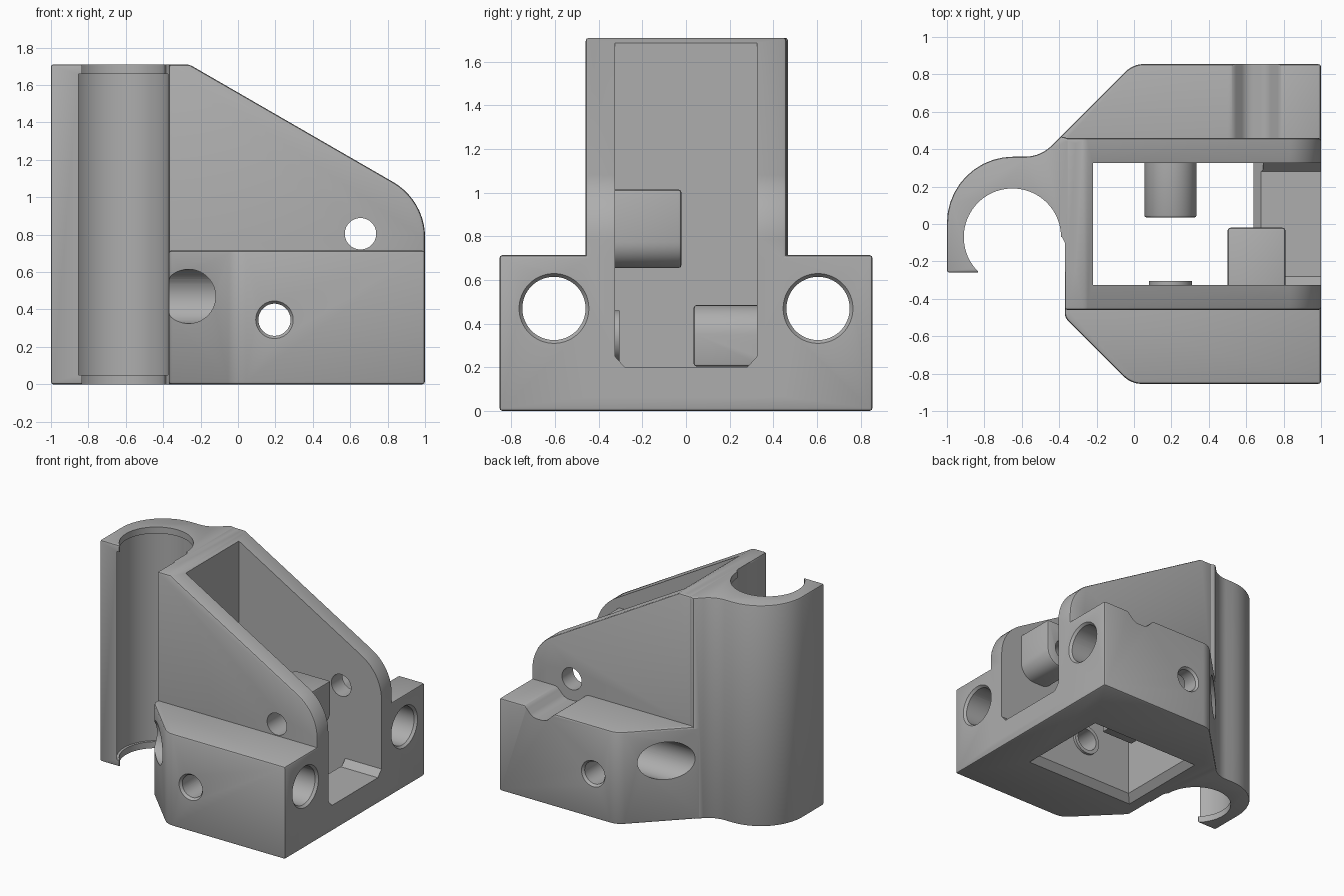
import bpy, bmesh, math
from mathutils import Vector

cube = bpy.data.objects.get("Cube")
if cube:
    bpy.data.objects.remove(cube, do_unlink=True)

TOP, WING_TOP, WALL = 1.71, 0.715, 0.46


def rounded(points, steps=10):
    """Fillet each (u, v, radius) corner of a closed outline."""
    out = []
    for i, p in enumerate(points):
        c = Vector(p[:2])
        if len(p) < 3:
            out.append(c)
            continue
        a = (Vector(points[i - 1][:2]) - c).normalized()
        b = (Vector(points[(i + 1) % len(points)][:2]) - c).normalized()
        half = a.angle(b) / 2
        centre = c + (a + b).normalized() * p[2] / math.sin(half)
        start = c + a * p[2] / math.tan(half) - centre
        end = c + b * p[2] / math.tan(half) - centre
        sweep = math.pi - 2 * half
        for k in range(steps + 1):
            t = k / steps
            d = start * math.sin((1 - t) * sweep) + end * math.sin(t * sweep)
            out.append(centre + d / math.sin(sweep))
    return out


def make(name, bm):
    bmesh.ops.recalc_face_normals(bm, faces=bm.faces[:])
    mesh = bpy.data.meshes.new(name)
    bm.to_mesh(mesh)
    bm.free()
    ob = bpy.data.objects.new(name, mesh)
    bpy.context.collection.objects.link(ob)
    return ob


def prism(name, points, axis, lo, hi, bevel=0):
    """Extrude an outline along one axis, softening its sharp edges."""
    place = {"x": lambda p, w: (w, p.x, p.y),
             "y": lambda p, w: (p.x, w, p.y),
             "z": lambda p, w: (p.x, p.y, w)}[axis]
    bm = bmesh.new()
    pts = rounded(points)
    rings = [[bm.verts.new(place(p, w)) for p in pts] for w in (lo, hi)]
    for ring in rings:
        bm.faces.new(ring)
    for i in range(len(pts)):
        bm.faces.new((rings[0][i - 1], rings[0][i], rings[1][i], rings[1][i - 1]))
    bmesh.ops.recalc_face_normals(bm, faces=bm.faces[:])
    if bevel:
        sharp = [e for e in bm.edges if e.calc_face_angle(0) > 0.5]
        bmesh.ops.bevel(bm, geom=sharp, offset=bevel, segments=2, profile=0.5,
                        affect="EDGES", clamp_overlap=True)
    return make(name, bm)


def rod(name, axis, u, v, lo, hi, r1, r2=None, segs=64):
    """Cylinder or cone along one axis, r1 at lo and r2 at hi."""
    place = {"x": lambda a, b, w: (w, a, b),
             "y": lambda a, b, w: (a, w, b),
             "z": lambda a, b, w: (a, b, w)}[axis]
    bm = bmesh.new()
    rings = []
    for w, r in ((lo, r1), (hi, r1 if r2 is None else r2)):
        rings.append([bm.verts.new(place(u + r * math.cos(math.tau * k / segs),
                                         v + r * math.sin(math.tau * k / segs), w))
                      for k in range(segs)])
        bm.faces.new(rings[-1])
    for k in range(segs):
        bm.faces.new((rings[0][k - 1], rings[0][k], rings[1][k], rings[1][k - 1]))
    return make(name, bm)


def combine(body, other, operation):
    mod = body.modifiers.new("combine", "BOOLEAN")
    mod.operation, mod.solver, mod.object = operation, "EXACT", other
    with bpy.context.temp_override(object=body, active_object=body):
        bpy.ops.object.modifier_apply(modifier=mod.name)
    bpy.data.objects.remove(other, do_unlink=True)


def add(other):
    combine(body, other, "UNION")


def cut(other):
    combine(body, other, "DIFFERENCE")


# Wide base with angled wings
body = prism("clamp_bracket", [
    (1, -0.855), (1, 0.855), (-0.005, 0.855, 0.14), (-0.43, 0.43),
    (-0.37, 0.1), (-0.37, -0.5, 0.06), (-0.015, -0.855, 0.14)],
    "z", 0, WING_TOP, 0.015)

# Sloping tower
add(prism("tower", [(-0.37, 0.05), (1, 0.05), (1, 0.983, 0.34),
                    (-0.26, TOP), (-0.37, TOP)], "y", -WALL, WALL, 0.015))

# Open clip blended into the tower
add(prism("clip", [(-1, -0.26), (-1, 0.36, 0.355), (-0.5, 0.36, 0.2),
                   (-0.39, 0.47), (-0.3, WALL - 0.02), (-0.3, -0.26)],
          "z", 0, TOP, 0.012))
CX, CY = -0.65, -0.07
cut(prism("clip_mouth", [(-0.835, -0.255), (CX, CY), (-0.385, CY), (-0.37, -0.1),
                         (-0.37, -0.5), (-0.835, -0.5)], "z", -0.1, 1.9))
cut(rod("clip_bore", "z", CX, CY, -0.1, 1.9, 0.26, segs=96))
cut(rod("clip_recess", "z", CX, CY, 0.05, 1.66, 0.278, segs=96))

# Pocket between the walls, open at the side and top
cut(prism("pocket", [(-0.325, 0.25), (-0.28, 0.2), (0.28, 0.2), (0.325, 0.25),
                     (0.325, 2), (-0.325, 2)], "x", -0.22, 1.2))

# Floor window with flared lower rim
cut(prism("window", [(-0.22, -0.1), (0.64, -0.1), (0.64, 0.16), (0.69, 0.21),
                     (0.69, 0.3), (-0.22, 0.3)], "y", -0.325, 0.325))
bm = bmesh.new()
bmesh.ops.create_cube(bm, size=1)
for v in bm.verts:
    flare = 0.06 if v.co.z < 0 else 0
    v.co = (0.21 + math.copysign(0.43 + flare, v.co.x),
            math.copysign(0.325 + flare, v.co.y), -0.01 if v.co.z < 0 else 0.05)
cut(make("window_flare", bm))

# Bosses on the inner walls
PIN, BOLT = (0.655, 0.805), (0.195, 0.345)
add(prism("bolt_boss", [(0.055, 0.205), (0.335, 0.205), (0.335, 0.485, 0.135),
                        (0.055, 0.485, 0.135)], "y", 0.035, 0.4, 0.012))
add(prism("pin_boss", [(0.5, 0.655, 0.12), (0.81, 0.655, 0.12), (0.81, 1.015),
                       (0.5, 1.015)], "y", -0.4, -0.02, 0.015))
add(rod("bolt_seat", "y", *BOLT, -0.4, -0.305, 0.115))

# Relief groove across the back wing
cut(prism("groove", [(0.45, 0.72), (0.53, 0.712, 0.06), (0.6, 0.64, 0.08),
                     (0.71, 0.64, 0.08), (0.78, 0.712, 0.06), (0.86, 0.72),
                     (0.86, 0.85), (0.45, 0.85)], "y", WALL, 1))

# Cross holes and their chamfered mouths
cut(rod("pin_hole", "y", *PIN, -1, 1, 0.084))
cut(rod("bolt_hole", "y", *BOLT, -1, 1, 0.086))
for s in (-1, 1):
    cut(rod("bolt_mouth", "y", *BOLT, s * 0.835, s * 0.865, 0.085, 0.108))
    cut(rod("wing_hole", "x", s * 0.605, 0.47, -0.8, 1.1, 0.145))
    cut(rod("wing_mouth", "x", s * 0.605, 0.47, 0.98, 1.01, 0.144, 0.168))
cut(rod("pin_mouth", "y", *PIN, 0.305, 0.33, 0.084, 0.084))

# Finish
grey = bpy.data.materials.new("plain_grey")
grey.use_nodes = True
colour = (0.42, 0.42, 0.42, 1)
grey.diffuse_color = colour
grey.node_tree.nodes["Principled BSDF"].inputs["Base Color"].default_value = colour
body.data.materials.clear()
body.data.materials.append(grey)
for face in body.data.polygons:
    face.material_index = 0
bpy.ops.object.select_all(action="DESELECT")
body.select_set(True)
bpy.context.view_layer.objects.active = body
bpy.ops.object.shade_smooth_by_angle(angle=math.radians(30))
